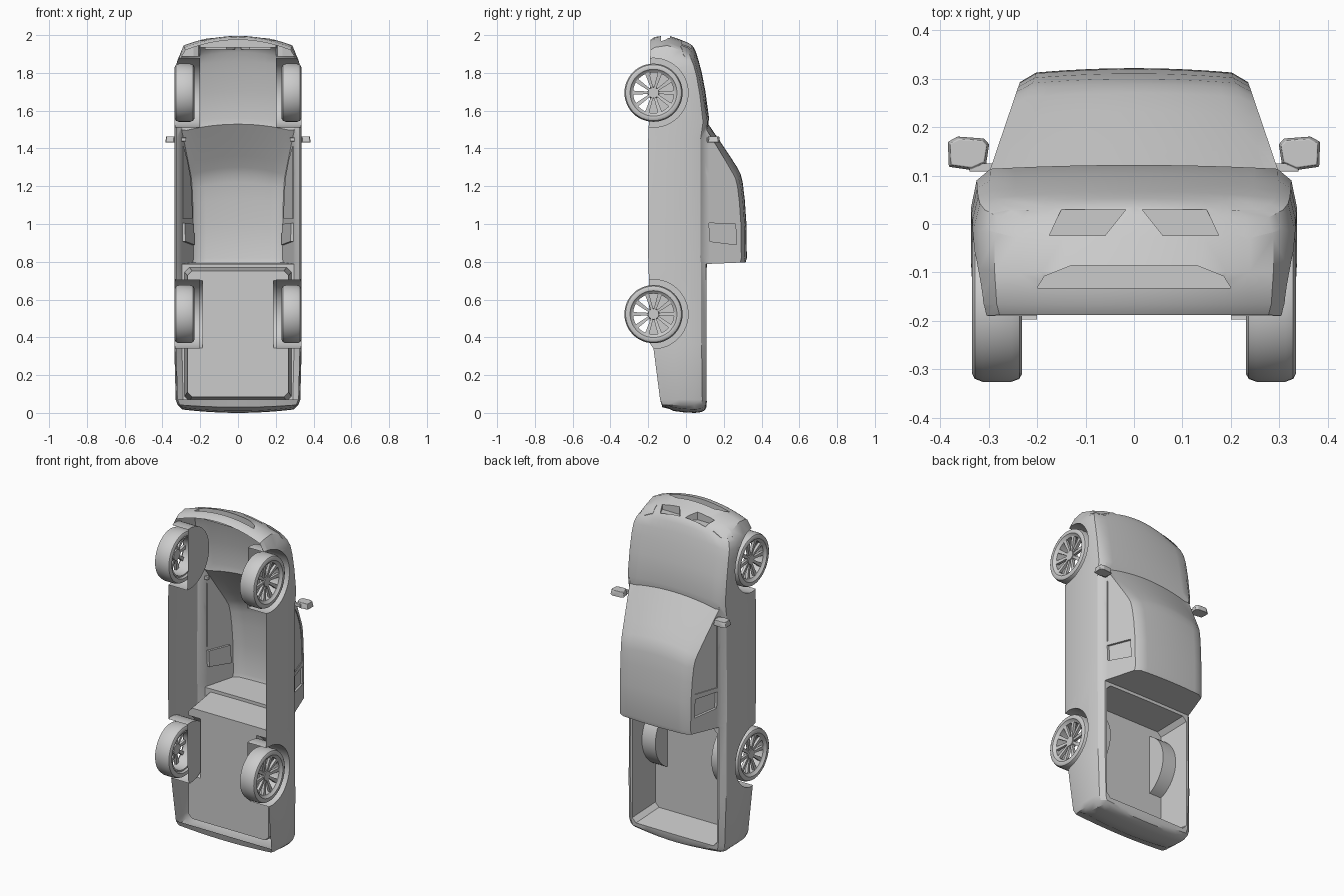
import bpy, bmesh, math
from mathutils import Matrix, Vector

if "Cube" in bpy.data.objects:
    bpy.data.objects.remove(bpy.data.objects["Cube"])


def make(name, bm, angle=32):
    bmesh.ops.recalc_face_normals(bm, faces=bm.faces)
    me = bpy.data.meshes.new(name)
    bm.to_mesh(me)
    bm.free()
    ob = bpy.data.objects.new(name, me)
    bpy.context.collection.objects.link(ob)
    return ob


def smooth(ob, angle=32):
    bpy.ops.object.select_all(action='DESELECT')
    ob.select_set(True)
    bpy.context.view_layer.objects.active = ob
    bpy.ops.object.shade_smooth_by_angle(angle=math.radians(angle))


def boolean(ob, other, op='DIFFERENCE'):
    m = ob.modifiers.new('cut', 'BOOLEAN')
    m.operation, m.solver, m.object = op, 'EXACT', other
    bpy.context.view_layer.objects.active = ob
    bpy.ops.object.modifier_apply(modifier=m.name)
    bpy.data.objects.remove(other)


def loft(name, secs, n=12):
    """Closed solid from sections (rows of (half width, y, z), bow, crown)."""
    bm, cache = bmesh.new(), {}
    K, M = len(secs) - 1, len(secs[0][0]) - 1

    def v(k, i, j):
        if (k, i, j) not in cache:
            rows, bow, crown = secs[k]
            w, y, z = rows[i]
            s = 2 * j / n - 1
            cache[k, i, j] = bm.verts.new((w * s, y - (crown * s * s if i == M else 0), z - bow * s * s))
        return cache[k, i, j]
    for k in range(K):
        for i in range(M):
            for j in (0, n):
                bm.faces.new((v(k, i, j), v(k + 1, i, j), v(k + 1, i + 1, j), v(k, i + 1, j)))
        for j in range(n):
            for i in (0, M):
                bm.faces.new((v(k, i, j), v(k + 1, i, j), v(k + 1, i, j + 1), v(k, i, j + 1)))
    for k in (0, K):
        for i in range(M):
            for j in range(n):
                bm.faces.new((v(k, i, j), v(k, i + 1, j), v(k, i + 1, j + 1), v(k, i, j + 1)))
    return make(name, bm)


def prism(name, a, b):
    bm = bmesh.new()
    va, vb = [bm.verts.new(p) for p in a], [bm.verts.new(p) for p in b]
    bm.faces.new(va)
    bm.faces.new(vb)
    for i in range(len(va)):
        j = (i + 1) % len(va)
        bm.faces.new((va[i], va[j], vb[j], vb[i]))
    return make(name, bm)


def cylinder_x(name, x0, x1, y, z, r, seg=48):
    bm = bmesh.new()
    bmesh.ops.create_cone(bm, cap_ends=True, segments=seg, radius1=r, radius2=r, depth=abs(x1 - x0),
                          matrix=Matrix.Translation(((x0 + x1) / 2, y, z)) @ Matrix.Rotation(math.pi / 2, 4, 'Y'))
    return make(name, bm)


WY, WZ, WR = -0.172, (0.523, 1.695), 0.154

# Lower body: z, bottom y, top y, half width, bow, crown
FR = (0, .1, .4, .72, .9, 1)
WF = (.965, .985, 1, 1, .965, .88)
NOSE = (1.975, 1.99, 2.0, 1.975, 1.958, 1.943)
TAIL = (.02, .01, .003, 0, .004, .012)
ST = [(TAIL, -.085, .098, .295, -.018, .003), (.03, -.125, .108, .32, -.012, .003),
      (.07, -.137, .111, .33, 0, .003), (.34, -.172, .111, .337, 0, .003),
      (.37, -.192, .111, .337, 0, .003), (.79, -.198, .11, .337, 0, .003),
      (.82, -.2, .106, .337, 0, .003), (1.45, -.2, .108, .337, 0, .003),
      (1.56, -.196, .122, .337, .02, .008), (1.7, -.19, .103, .336, .02, .012),
      (1.8, -.19, .084, .334, .02, .014), (1.86, -.19, .068, .33, .025, .014),
      (1.91, -.19, .053, .319, .04, .012), (NOSE, -.188, .036, .288, .055, .008)]


def lower(name):
    secs = []
    for z, b, t, w, bow, crown in ST:
        zs = z if isinstance(z, tuple) else (z,) * 6
        secs.append(([(w * wf, b + (t - b) * f, zz) for f, wf, zz in zip(FR, WF, zs)], bow, crown))
    return loft(name, secs)


body = lower('truck_body')


# Cab with tumblehome sides, sloping roof and windshield: z, top y
def side_x(y):
    return .305 - .34 * (y - .09)


cab = []
for z, t in [(.797, .316), (.82, .322), (1.0, .32), (1.13, .311), (1.22, .3), (1.265, .289), (1.3, .271),
             (1.36, .232), (1.45, .172), (1.53, .117), (1.57, .09)]:
    rows = []
    for i, f in enumerate((0, .33, .67, .9, 1)):
        y = .03 + (t - .03) * f
        rows.append((side_x(y) - (.024 if i == 4 else 0), y, z - (.012 * (1 - f) if z < .8 else 0)))
    cab.append((rows, .03 * min(1, max(0, (z - .9) / .4)), .009))
boolean(body, loft('cab', cab), 'UNION')

# Wheel wells
for s in (-1, 1):
    for z in WZ:
        boolean(body, cylinder_x('well', s * .2, s * .45, WY, z, .183))

# Bed cavity with wheel humps left standing
def bed_loop(w, z0, z1, y, c=.025):
    return [(-w + c, y, z0), (w - c, y, z0), (w, y, z0 + c), (w, y, z1 - c),
            (w - c, y, z1), (-w + c, y, z1), (-w, y, z1 - c), (-w, y, z0 + c)]


bed = prism('bed', bed_loop(.268, .085, .752, -.09), bed_loop(.288, .055, .776, .18))
for s in (-1, 1):
    boolean(bed, cylinder_x('hump', s * .187, s * .4, WY, WZ[0], .197))
boolean(body, bed)

# Recessed side windows (z, y) outlines
DOOR = [(1.41, .122), (1.39, .145), (1.33, .19), (1.26, .228), (1.17, .253), (1.03, .266), (1.03, .122)]
REAR = [(1.005, .122), (1.0, .262), (.89, .268), (.908, .126)]
for s in (-1, 1):
    for poly, d in ((DOOR, .005), (REAR, .014)):
        boolean(body, prism('window', [(s * (side_x(y) - d), y, z) for z, y in poly],
                            [(s * (side_x(y) + .06), y, z) for z, y in poly]))

# Grille openings and bumper intake, cut along z
def nose_cut(poly, z0):
    return prism('nose_cut', [(x, y, z0) for x, y in poly], [(x, y, 2.1) for x, y in poly])


for s in (-1, 1):
    boolean(body, nose_cut([(s * x, y) for x, y in
                            [(.175, -.024), (.15, .03), (.017, .03), (.06, -.024)]], 1.925))
boolean(body, nose_cut([(-.2, -.132), (.2, -.132), (.185, -.108), (.13, -.086), (-.13, -.086), (-.185, -.108)], 1.935))

# Open the underside
bm = bmesh.new()
bm.from_mesh(body.data)
bm.normal_update()
gone = [f for f in bm.faces if f.normal.y < -.8 and f.calc_center_median().y < -.1
        and f.calc_center_median().z > .06]
bmesh.ops.delete(bm, geom=gone, context='FACES')
bm.to_mesh(body.data)
bm.free()
smooth(body)

# Headlamps follow the nose surface
for s, side in ((-1, 'left'), (1, 'right')):
    lamp = lower(side + '_headlamp')
    poly = [(.2, .028), (.285, .03), (.307, .012), (.3, -.014), (.235, -.03), (.208, -.02)]
    boolean(lamp, prism('lamp_cut', [(s * x, y, 1.885) for x, y in poly],
                        [(s * x, y, 2.1) for x, y in poly]), 'INTERSECT')
    lamp.location.z = .003
    smooth(lamp)

# Wheels: spun tyre and rim, ten open spokes, hub
TYRE = [(-.04, .116), (-.05, .124), (-.052, .137), (-.046, .148), (-.03, WR), (.03, WR),
        (.046, .148), (.052, .137), (.05, .124), (.043, .118), (.036, .108), (-.04, .108)]


def wheel(name, s, z):
    bm = bmesh.new()
    seg = 48
    rings = [[bm.verts.new((x, r * math.cos(a), r * math.sin(a))) for x, r in TYRE]
             for a in (2 * math.pi * q / seg for q in range(seg))]
    for q in range(seg):
        a, b = rings[q], rings[(q + 1) % seg]
        for i in range(len(TYRE)):
            j = (i + 1) % len(TYRE)
            bm.faces.new((a[i], a[j], b[j], b[i]))
    for q in range(10):
        rot = Matrix.Rotation(2 * math.pi * q / 10, 4, 'X')
        c = bmesh.ops.create_cube(bm, size=1)['verts']
        for v in c:
            outer = v.co.y > 0
            v.co = rot @ Vector((v.co.x * .016 + (.03 if outer else .02), .11 if outer else .025,
                                 v.co.z * (.022 if outer else .013)))
    bmesh.ops.create_cone(bm, cap_ends=True, segments=20, radius1=.032, radius2=.028, depth=.03,
                          matrix=Matrix.Translation((.018, 0, 0)) @ Matrix.Rotation(math.pi / 2, 4, 'Y'))
    for v in bm.verts:
        v.co = (s * (v.co.x + .283), v.co.y + WY, v.co.z + z)
    smooth(make(name, bm), 40)


for s, side in ((-1, 'left'), (1, 'right')):
    wheel('rear_wheel_' + side, s, WZ[0])
    wheel('front_wheel_' + side, s, WZ[1])

    # Door mirror: tapered rounded housing on a short stalk
    a = [(.305, .125), (.335, .111), (.383, .118), (.385, .17), (.365, .181), (.31, .177), (.299, .165)]
    m = prism(side + '_mirror', [(s * x, y, 1.432) for x, y in a],
              [(s * (.342 + (x - .342) * .88), .146 + (y - .146) * .85, 1.464) for x, y in a])
    b = [(.275, .108), (.34, .108), (.34, .125), (.275, .125)]
    boolean(m, prism('stalk', [(s * x, y, 1.437) for x, y in b], [(s * x, y, 1.457) for x, y in b]), 'UNION')
    bev = m.modifiers.new('round', 'BEVEL')
    bev.width, bev.segments = .005, 2
    smooth(m, 40)
